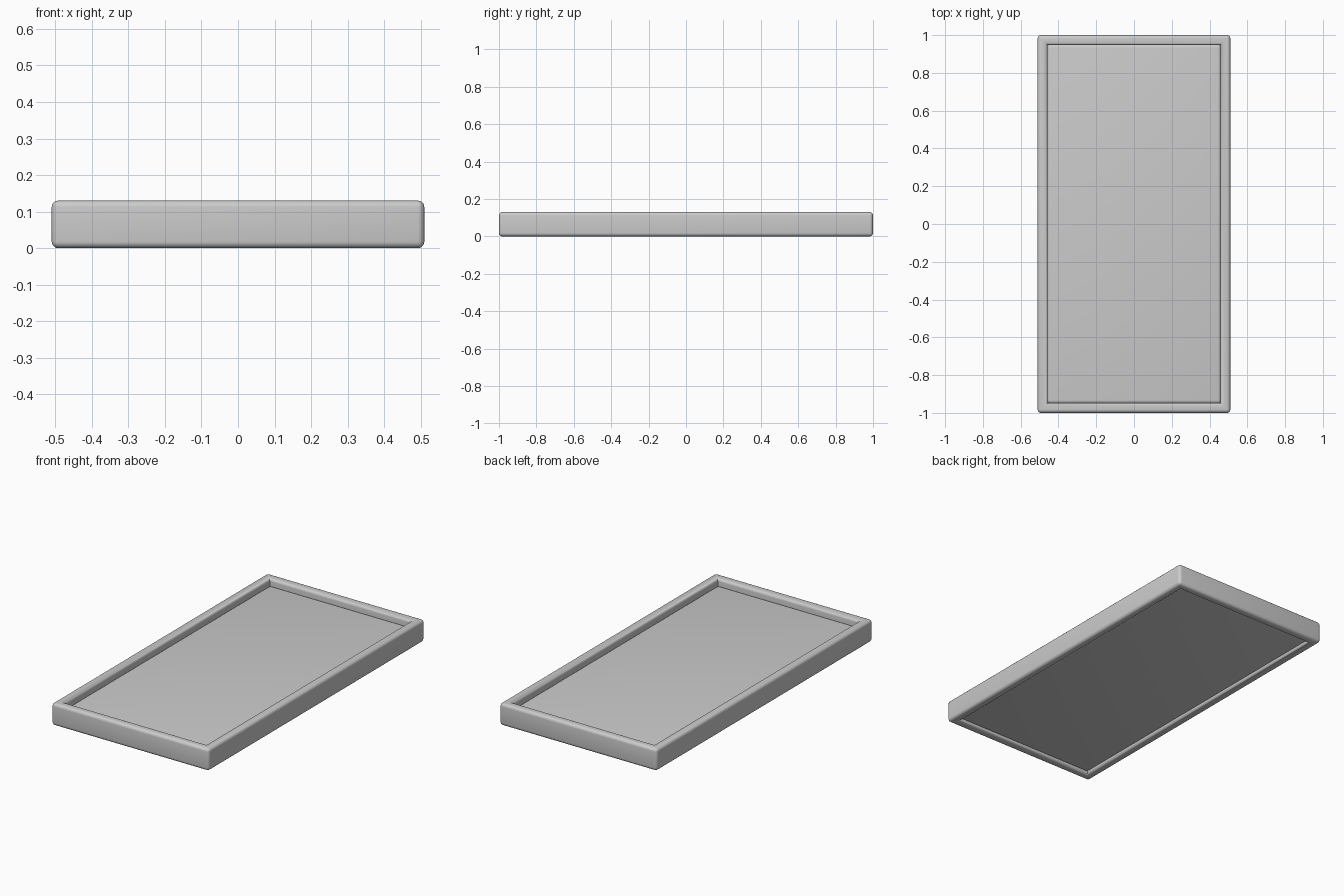
import bpy, bmesh

if "Cube" in bpy.data.objects:
    bpy.data.objects.remove(bpy.data.objects["Cube"])

grey = bpy.data.materials.new("light grey")
grey.diffuse_color = (0.6, 0.6, 0.6, 1)
grey.use_nodes = True
grey.node_tree.nodes["Principled BSDF"].inputs["Base Color"].default_value = grey.diffuse_color


def finish(name, bm):
    bmesh.ops.recalc_face_normals(bm, faces=bm.faces)
    mesh = bpy.data.meshes.new(name)
    bm.to_mesh(mesh)
    bm.free()
    mesh.materials.append(grey)
    obj = bpy.data.objects.new(name, mesh)
    bpy.context.collection.objects.link(obj)
    bpy.context.view_layer.objects.active = obj
    obj.select_set(True)
    bpy.ops.object.shade_smooth_by_angle(angle=0.7)
    obj.select_set(False)


def round_edges(bm, edges, radius):
    bmesh.ops.bevel(bm, geom=edges, offset=radius, offset_type='OFFSET',
                    segments=5, profile=0.5, affect='EDGES', clamp_overlap=True)


X, Y, H, RAIL = 0.51, 1.0, 0.13, 0.053

# Raised rim: a rectangular rail section carried around four corners
bm = bmesh.new()
rings = []
for sx, sy in ((-1, -1), (1, -1), (1, 1), (-1, 1)):
    rings.append([bm.verts.new((sx * (X - d), sy * (Y - d), z))
                  for d, z in ((0, 0), (0, H), (RAIL, H), (RAIL, 0))])
for i in range(4):
    a, b = rings[i], rings[(i + 1) % 4]
    for j in range(4):
        k = (j + 1) % 4
        bm.faces.new((a[j], b[j], b[k], a[k]))
bmesh.ops.recalc_face_normals(bm, faces=bm.faces)
# Round every real corner except the mitres and the inner upright corners
sharp = [e for e in bm.edges if e.calc_face_angle() > 0.5 and not (
    abs(e.verts[0].co.z - e.verts[1].co.z) > 0.01 and abs(e.verts[0].co.x) < X - 0.01)]
round_edges(bm, sharp, 0.018)
finish("rim", bm)

# Sunken panel with softened edges
bm = bmesh.new()
bmesh.ops.create_cube(bm, size=1)
bottom, top = 0.015, 0.09
for v in bm.verts:
    v.co = (v.co.x * 0.922, v.co.y * 1.902, (bottom + top) / 2 + v.co.z * (top - bottom))
round_edges(bm, bm.edges[:], 0.018)
finish("panel", bm)
